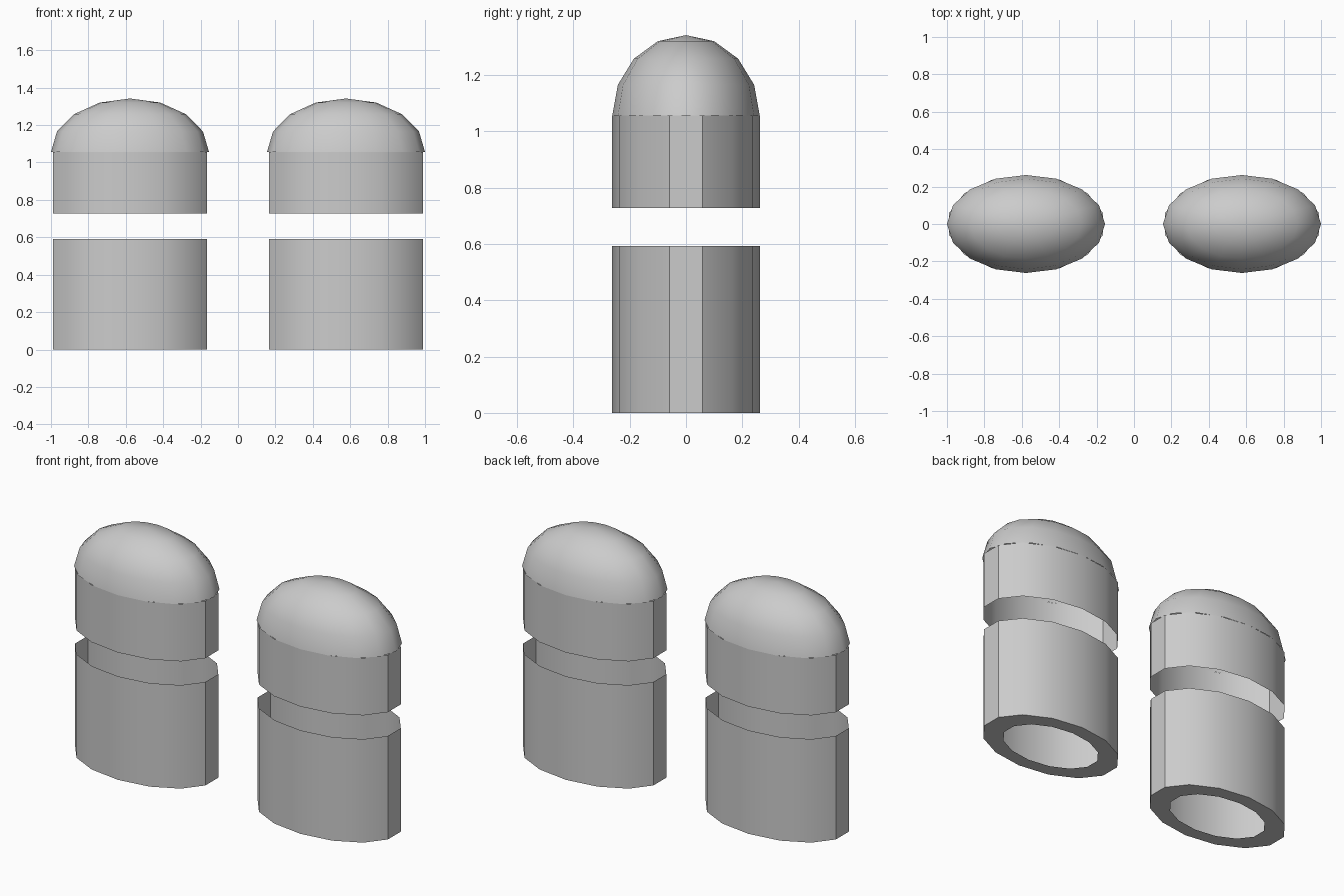
import bpy, bmesh, math

if "Cube" in bpy.data.objects:
    bpy.data.objects.remove(bpy.data.objects["Cube"])

CX, RX, RY = 0.5775, 0.4225, 0.262
SIDES = 14


def finish(bm, name, x, angle):
    bmesh.ops.recalc_face_normals(bm, faces=bm.faces)
    mesh = bpy.data.meshes.new(name)
    bm.to_mesh(mesh)
    bm.free()
    obj = bpy.data.objects.new(name, mesh)
    bpy.context.collection.objects.link(obj)
    obj.location.x = x
    bpy.ops.object.select_all(action='DESELECT')
    obj.select_set(True)
    bpy.context.view_layer.objects.active = obj
    bpy.ops.object.shade_smooth_by_angle(angle=math.radians(angle))
    return obj


def sleeve(name, x, rings):
    """Open oval shell through rings of (scale, z)."""
    bm = bmesh.new()
    loops = []
    for s, z in rings:
        loops.append([bm.verts.new((s * RX * math.sin(a), s * RY * math.cos(a), z))
                      for a in (i * math.tau / SIDES for i in range(SIDES))])
    for lo, hi in zip(loops, loops[1:]):
        for i in range(SIDES):
            j = (i + 1) % SIDES
            bm.faces.new((lo[i], lo[j], hi[j], hi[i]))
    return finish(bm, name, x, 30)


def dome(name, x, base, height):
    """Upper half of a stretched sphere."""
    bm = bmesh.new()
    bmesh.ops.create_uvsphere(bm, u_segments=16, v_segments=8, radius=1)
    low = [v for v in bm.verts if v.co.z < -0.01]
    bmesh.ops.delete(bm, geom=low, context='VERTS')
    for v in bm.verts:
        v.co = (v.co.x * RX, v.co.y * RY, base + v.co.z * height)
    return finish(bm, name, x, 50)


for side, x in (("left", -CX), ("right", CX)):
    # lower sleeve with a holed floor, open at the top
    sleeve(f"lower_sleeve_{side}", x, [(0.7, 0.0), (1.0, 0.0), (1.0, 0.592)])
    # upper sleeve above the gap, open at the bottom
    sleeve(f"upper_sleeve_{side}", x, [(1.0, 0.728), (1.0, 1.056)])
    # rounded cap
    dome(f"dome_cap_{side}", x, 1.056, 0.286)
